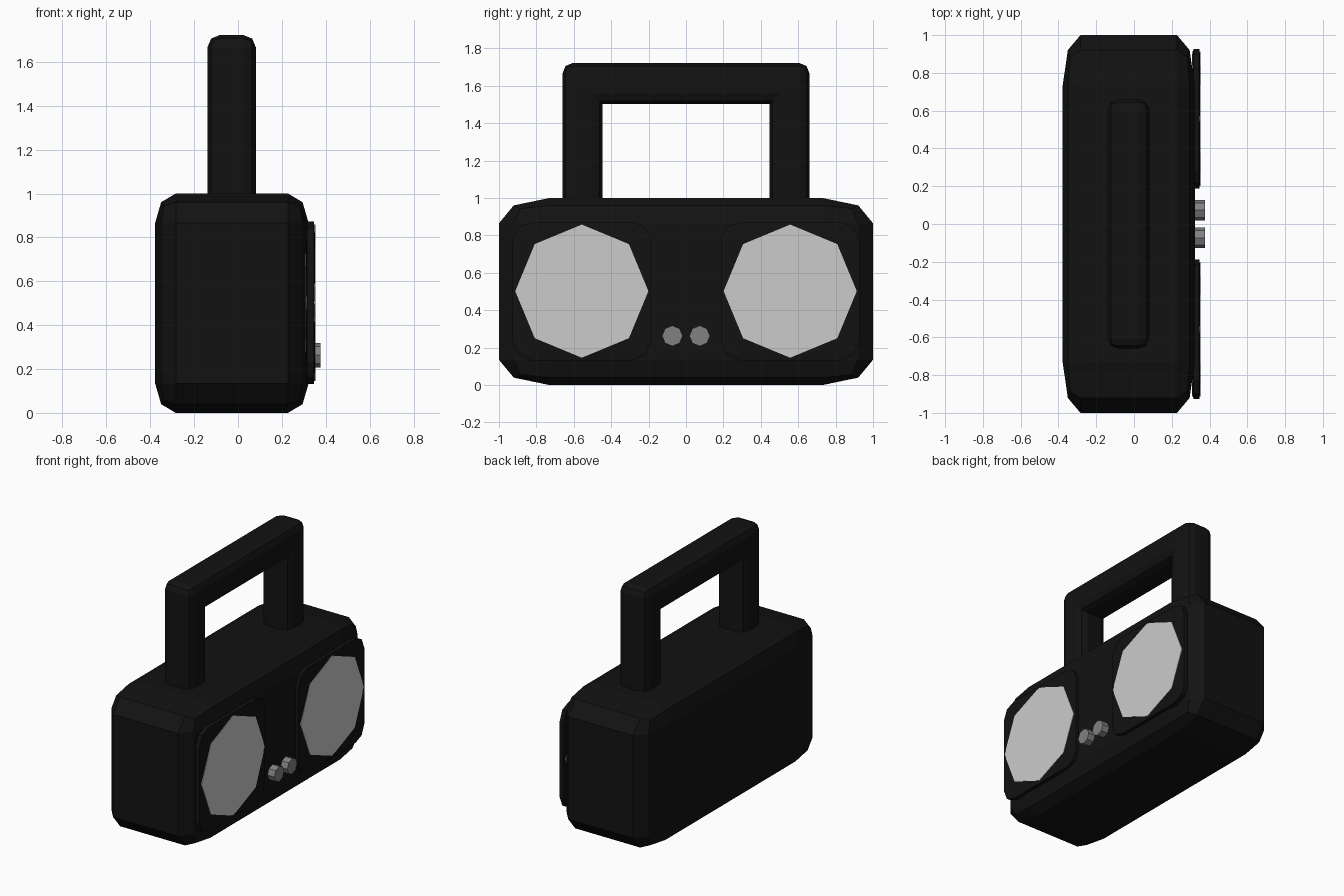
import bpy, bmesh, math
from mathutils import Matrix, Vector

if "Cube" in bpy.data.objects:
    bpy.data.objects.remove(bpy.data.objects["Cube"])


def material(name, v):
    m = bpy.data.materials.new(name)
    m.diffuse_color = (v, v, v, 1)
    m.use_nodes = True
    m.node_tree.nodes["Principled BSDF"].inputs["Base Color"].default_value = m.diffuse_color
    return m


black = material("matte black", 0.006)
light = material("light grey", 0.6)
grey = material("mid grey", 0.22)


def finish(name, bm, mat):
    bmesh.ops.recalc_face_normals(bm, faces=bm.faces)
    me = bpy.data.meshes.new(name)
    bm.to_mesh(me)
    bm.free()
    me.materials.append(mat)
    ob = bpy.data.objects.new(name, me)
    bpy.context.collection.objects.link(ob)
    return ob


def rounded_block(name, centre, half, mat, frac=0.27):
    # bevelled unit cube, then stretched so the rounding follows the proportions
    bm = bmesh.new()
    bmesh.ops.create_cube(bm, size=2)
    bmesh.ops.bevel(bm, geom=bm.edges[:], offset=frac, segments=2,
                    profile=0.5, affect='EDGES')
    for v in bm.verts:
        v.co = Vector(c + h * p for c, h, p in zip(centre, half, v.co))
    return finish(name, bm, mat)


def disc(name, x0, x1, y, z, r, mat):
    # eight-sided cylinder facing +x
    bm = bmesh.new()
    rot = Matrix.Rotation(math.pi / 2, 4, 'Y')
    bmesh.ops.create_cone(bm, cap_ends=True, segments=8, radius1=r, radius2=r,
                          depth=x1 - x0,
                          matrix=Matrix.Translation(((x0 + x1) / 2, y, z)) @ rot)
    return finish(name, bm, mat)


# main case
rounded_block("case", (-0.028, 0, 0.5), (0.35, 1, 0.5), black)

# speakers and knobs, mirrored left and right
for side, s in (("left", -1), ("right", 1)):
    rounded_block(side + "_speaker_plate", (0.33, s * 0.557, 0.502),
                  (0.021, 0.37, 0.37), black)
    disc(side + "_speaker", 0.308, 0.353, s * 0.557, 0.502, 0.356, light)
    disc(side + "_knob", 0.30, 0.376, s * 0.073, 0.263, 0.055, grey)

# handle: U outline extruded along x, edges rounded except the inner corners
outline = [(-0.66, 0.94), (-0.66, 1.722), (0.66, 1.722), (0.66, 0.94),
           (0.447, 0.94), (0.447, 1.503), (-0.447, 1.503), (-0.447, 0.94)]
bm = bmesh.new()
face = bm.faces.new([bm.verts.new((-0.139, y, z)) for y, z in outline])
ext = bmesh.ops.extrude_face_region(bm, geom=[face])
bmesh.ops.translate(bm, vec=(0.22, 0, 0),
                    verts=[g for g in ext["geom"] if isinstance(g, bmesh.types.BMVert)])
bmesh.ops.recalc_face_normals(bm, faces=bm.faces)


def rounds(e):
    a, b = (v.co for v in e.verts)
    if max(a.z, b.z) < 0.95:
        return False                       # buried feet
    inner_corner = abs(a.x - b.x) > 0.1 and a.z < 1.6
    return not inner_corner


bmesh.ops.bevel(bm, geom=[e for e in bm.edges if rounds(e)], offset=0.055,
                segments=2, profile=0.5, affect='EDGES')
finish("handle", bm, black)
